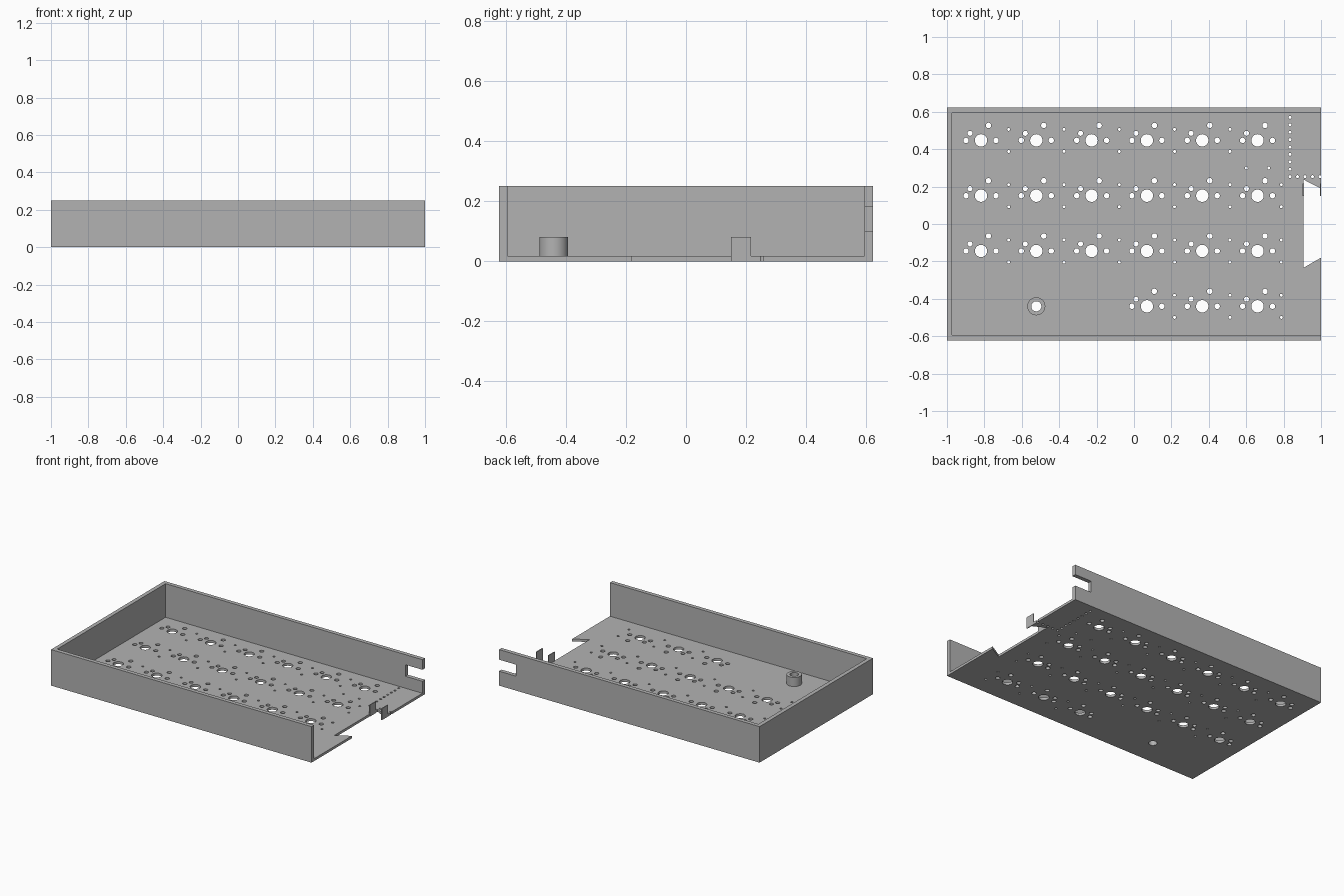
import bpy, bmesh
from mathutils import Matrix

cube = bpy.data.objects.get("Cube")
if cube:
    bpy.data.objects.remove(cube, do_unlink=True)

HALF_Y, HEIGHT, FLOOR, WALL = 0.622, 0.25, 0.017, 0.028
POST_TOP = 0.08

grey = bpy.data.materials.new("grey plastic")
grey.use_nodes = True
grey.diffuse_color = (0.45, 0.45, 0.45, 1)
grey.node_tree.nodes["Principled BSDF"].inputs["Base Color"].default_value = grey.diffuse_color


def finish(name, bm):
    mesh = bpy.data.meshes.new(name)
    bmesh.ops.recalc_face_normals(bm, faces=bm.faces)
    bm.to_mesh(mesh)
    bm.free()
    mesh.materials.append(grey)
    obj = bpy.data.objects.new(name, mesh)
    bpy.context.collection.objects.link(obj)
    return obj


def prism(name, outline, z0, z1):
    bm = bmesh.new()
    face = bm.faces.new([bm.verts.new((x, y, z0)) for x, y in outline])
    top = bmesh.ops.extrude_face_region(bm, geom=[face])["geom"]
    bmesh.ops.translate(bm, vec=(0, 0, z1 - z0),
                        verts=[v for v in top if isinstance(v, bmesh.types.BMVert)])
    return finish(name, bm)


def box(name, x0, x1, y0, y1, z0, z1):
    return prism(name, [(x0, y0), (x1, y0), (x1, y1), (x0, y1)], z0, z1)


def cylinders(name, circles, z0, z1, sides):
    bm = bmesh.new()
    for x, y, r in circles:
        bmesh.ops.create_cone(bm, cap_ends=True, segments=sides, radius1=r, radius2=r,
                              depth=z1 - z0, matrix=Matrix.Translation((x, y, (z0 + z1) / 2)))
    return finish(name, bm)


def cut(obj, cutter):
    mod = obj.modifiers.new("cut", "BOOLEAN")
    mod.operation, mod.solver, mod.object = "DIFFERENCE", "EXACT", cutter
    bpy.context.view_layer.objects.active = obj
    bpy.ops.object.modifier_apply(modifier=mod.name)
    bpy.data.objects.remove(cutter, do_unlink=True)


def smooth(obj):
    bpy.ops.object.select_all(action="DESELECT")
    obj.select_set(True)
    bpy.context.view_layer.objects.active = obj
    bpy.ops.object.shade_smooth_by_angle(angle=0.6)


# Tray: open at the top and at the +x end
tray = box("tray", -1, 1, -HALF_Y, HALF_Y, 0, HEIGHT)
cut(tray, box("cavity", -1 + WALL, 1.1, -HALF_Y + WALL, HALF_Y - WALL, FLOOR, 0.4))

# Dovetail opening in the floor edge and slot in the back wall
cut(tray, prism("edge_opening", [(1.1, 0.139), (0.905, 0.238), (0.905, -0.235), (1.1, -0.122)],
                -0.1, 0.1))
cut(tray, box("wall_slot", 0.87, 1.1, 0.55, 0.7, 0.1, 0.18))

# Holes for each key position: (x offset, y offset, radius)
KEY_HOLES = [(0, 0, 0.033), (-0.08, 0, 0.0145), (0.08, 0, 0.0145),
             (-0.059, 0.038, 0.0135), (0.04, 0.08, 0.0145)]
PITCH = 0.2957
POST_X, POST_Y = -0.818 + PITCH, 0.447 - 3 * PITCH
large, small = [], []
for row in range(4):
    for col in range(6):
        if row == 3 and col < 3:
            continue
        x, y = -0.818 + col * PITCH, 0.447 - row * PITCH
        large += [(x + dx, y + dy, r) for dx, dy, r in KEY_HOLES]
        if col < 5:
            small += [(x + 0.148, y + s * 0.059, 0.008) for s in (-1, 1)]
        elif row > 0:
            small += [(x + 0.127, y + s * 0.059, 0.008) for s in (-1, 1)]
        else:
            small += [(x + s * 0.06, y - 0.148, 0.008) for s in (-1, 1)]

# Perforated break line around the back corner
small += [(0.834, 0.253 + i * 0.0396, 0.008) for i in range(9)]
small += [(0.834 + i * 0.04, 0.253, 0.008) for i in range(1, 5)]
large.append((POST_X, POST_Y, 0.027))
cut(tray, cylinders("large_holes", large, -0.05, 0.05, 32))
cut(tray, cylinders("small_holes", small, -0.05, 0.05, 16))
smooth(tray)

# Hollow standoff
post = cylinders("standoff", [(POST_X, POST_Y, 0.048)], FLOOR, POST_TOP, 48)
cut(post, cylinders("bore", [(POST_X, POST_Y, 0.027)], -0.1, 0.2, 32))
smooth(post)

# Thin upright fins beside the opening
for name, x in (("inner_fin", 0.902), ("outer_fin", 0.994)):
    box(name, x, x + 0.006, 0.15, 0.217, 0, POST_TOP)
